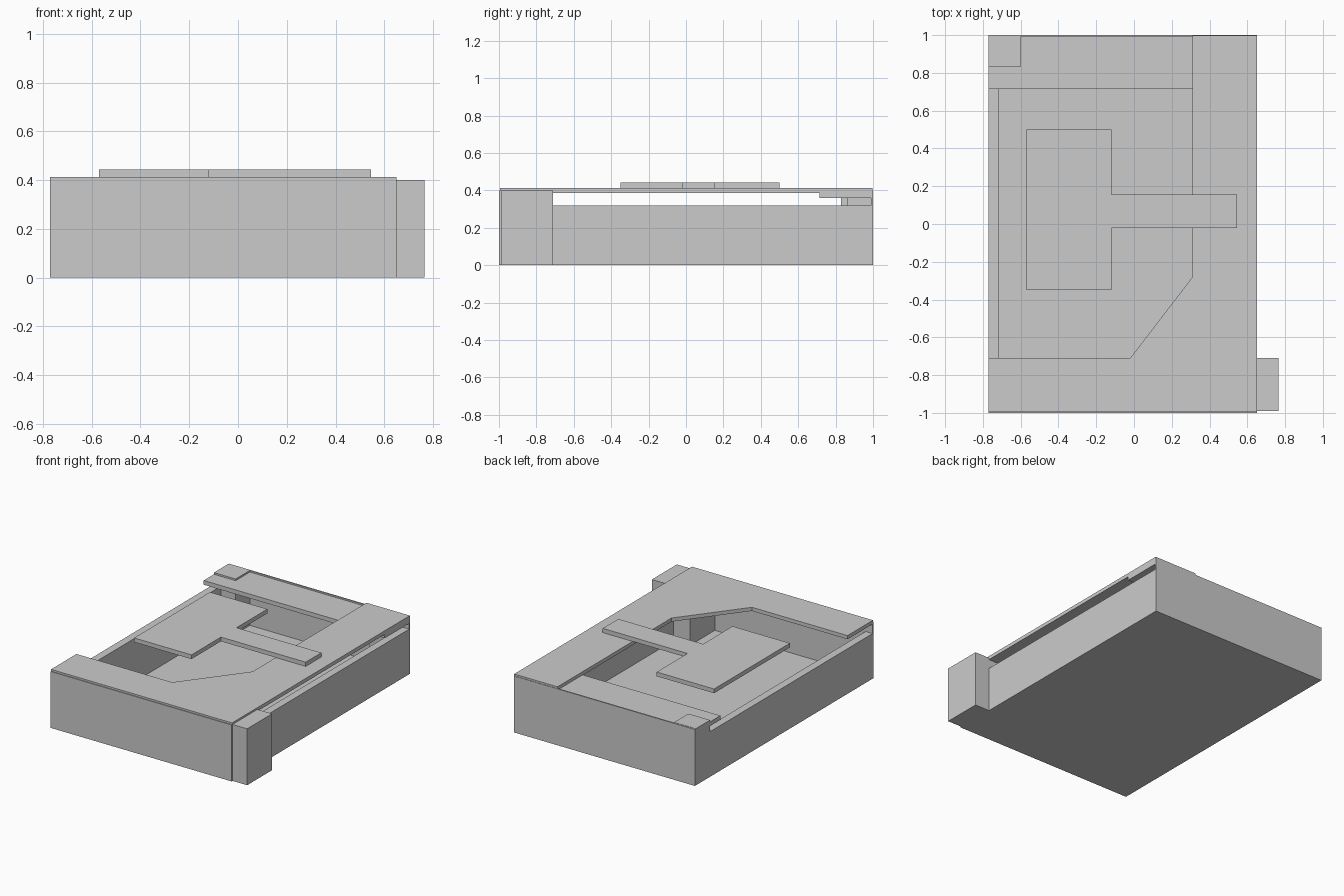
import bpy
import bmesh

if "Cube" in bpy.data.objects:
    bpy.data.objects.remove(bpy.data.objects["Cube"])

grey = bpy.data.materials.new("plain_grey")
grey.diffuse_color = (0.6, 0.6, 0.6, 1.0)
grey.use_nodes = True
grey.node_tree.nodes["Principled BSDF"].inputs["Base Color"].default_value = grey.diffuse_color


def slab(name, outline, z0, z1):
    """Extrude a counter-clockwise plan outline from z0 to z1."""
    mesh = bpy.data.meshes.new(name)
    bm = bmesh.new()
    face = bm.faces.new([bm.verts.new((x, y, z0)) for x, y in outline])
    ext = bmesh.ops.extrude_face_region(bm, geom=[face])
    for v in ext["geom"]:
        if isinstance(v, bmesh.types.BMVert):
            v.co.z = z1
    bmesh.ops.recalc_face_normals(bm, faces=bm.faces)
    bm.to_mesh(mesh)
    bm.free()
    mesh.materials.append(grey)
    obj = bpy.data.objects.new(name, mesh)
    bpy.context.collection.objects.link(obj)
    return obj


def box(name, x0, x1, y0, y1, z0, z1):
    return slab(name, [(x0, y0), (x1, y0), (x1, y1), (x0, y1)], z0, z1)


# Floor and the four outer walls
box("floor", -0.77, 0.65, -1, 1, 0, 0.012)
box("front_wall", -0.77, 0.65, -1, -0.99, 0, 0.40)
box("back_wall", -0.77, 0.65, 0.99, 1, 0, 0.40)
box("left_wall", -0.77, -0.715, -0.99, 0.99, 0.0, 0.32)
box("right_wall", 0.595, 0.65, -0.99, 0.99, 0.0, 0.32)

# Corner pillars
box("front_right_pillar", 0.467, 0.765, -0.99, -0.71, 0, 0.40)
box("back_left_pillar", -0.77, -0.60, 0.83, 0.99, 0, 0.402)
box("back_right_pillar", 0.43, 0.56, 0.86, 0.99, 0, 0.37)

# Lower ledge along the back
box("back_ledge", -0.77, 0.65, 0.715, 0.99, 0.36, 0.39)

# Main roof with a chamfered inside corner
slab("roof", [(-0.77, -0.995), (0.65, -0.995), (0.65, 0.997), (0.31, 0.997),
              (0.31, -0.28), (-0.02, -0.71), (-0.77, -0.71)], 0.387, 0.413)

# Raised canopy with its supporting arm
slab("canopy", [(-0.57, -0.35), (-0.12, -0.35), (-0.12, -0.02), (0.545, -0.02),
                (0.545, 0.155), (-0.12, 0.155), (-0.12, 0.50), (-0.57, 0.50)],
     0.413, 0.443)
